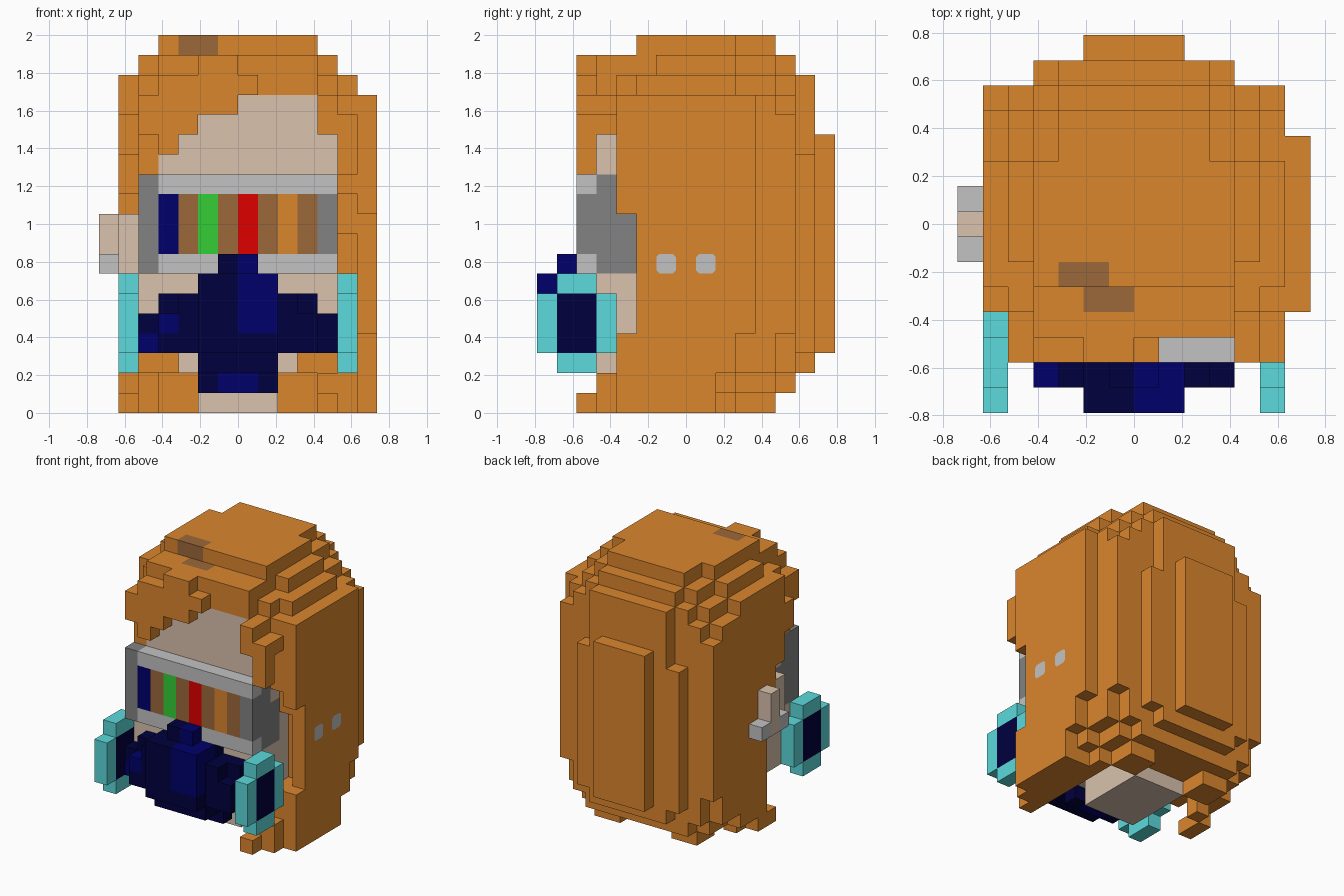
import bpy, bmesh
from itertools import product
from mathutils import Vector

cube = bpy.data.objects.get("Cube")
if cube:
    bpy.data.objects.remove(cube, do_unlink=True)

UNIT = 2 / 19
ORIGIN = Vector((-7, -7.5, 0))

PALETTE = {
    "orange": (.705, .24, .027), "tan": (.697, .542, .422),
    "light_grey": (.542, .542, .542), "dark_grey": (.225, .225, .225),
    "brown": (.33, .14, .042), "midnight": (0, 0, .049),
    "navy": (0, 0, .148), "green": (.036, .617, .036),
    "red": (.74, 0, 0), "turquoise": (.107, .697, .713),
}
names = list(PALETTE)
materials = []
for name, rgb in PALETTE.items():
    mat = bpy.data.materials.new(name)
    mat.use_nodes = True
    mat.diffuse_color = (*rgb, 1)
    mat.node_tree.nodes["Principled BSDF"].inputs["Base Color"].default_value = (*rgb, 1)
    materials.append(mat)


class Blocks:
    """A part made from unit blocks; each range is half open."""

    def __init__(self, name):
        self.name = name
        self.cells = {}

    def fill(self, color, x, y, z):
        for cell in product(range(*x), range(*y), range(*z)):
            self.cells[cell] = color

    def cut(self, x, y, z):
        for cell in product(range(*x), range(*y), range(*z)):
            self.cells.pop(cell, None)

    def paint(self, color, x, y, z):
        for cell in product(range(*x), range(*y), range(*z)):
            if cell in self.cells:
                self.cells[cell] = color

    def build(self):
        bm = bmesh.new()
        corners = {}

        def vert(p):
            key = tuple(p)
            if key not in corners:
                corners[key] = bm.verts.new((Vector(p) + ORIGIN) * UNIT)
            return corners[key]

        # Only the outer walls of the block set become faces
        for cell, color in self.cells.items():
            for axis, side in product(range(3), (0, 1)):
                near = list(cell)
                near[axis] += 2 * side - 1
                if tuple(near) in self.cells:
                    continue
                u, v = (axis + 1) % 3, (axis + 2) % 3
                ring = []
                for du, dv in ((0, 0), (1, 0), (1, 1), (0, 1)):
                    p = list(cell)
                    p[axis] += side
                    p[u] += du
                    p[v] += dv
                    ring.append(vert(p))
                face = bm.faces.new(ring if side else ring[::-1])
                face.material_index = names.index(color)
        bmesh.ops.dissolve_limit(bm, angle_limit=.01, verts=bm.verts,
                                 edges=bm.edges, delimit={'MATERIAL'})
        finish(self.name, bm)


def finish(name, bm):
    mesh = bpy.data.meshes.new(name)
    bm.to_mesh(mesh)
    bm.free()
    for mat in materials:
        mesh.materials.append(mat)
    bpy.context.collection.objects.link(bpy.data.objects.new(name, mesh))


hair = Blocks("hair")


def lock(x, y, z):
    hair.fill("orange", x, y, z)


# Hair: crown, stepping out towards the sides
lock(x=(3, 11), y=(5, 10), z=(18, 19))
lock(x=(4, 10), y=(10, 12), z=(18, 19))
lock(x=(2, 12), y=(6, 10), z=(17, 18))
lock(x=(3, 11), y=(3, 12), z=(17, 18))
lock(x=(4, 10), y=(12, 13), z=(17, 18))
lock(x=(1, 13), y=(5, 10), z=(16, 17))
lock(x=(2, 12), y=(4, 12), z=(16, 17))
lock(x=(3, 11), y=(3, 13), z=(16, 17))
lock(x=(1, 13), y=(4, 12), z=(15, 16))
lock(x=(2, 12), y=(4, 13), z=(15, 16))
# Hair: main body and tapering nape
lock(x=(1, 13), y=(4, 13), z=(4, 15))
lock(x=(1, 13), y=(4, 12), z=(2, 4))
lock(x=(2, 12), y=(4, 13), z=(2, 4))
lock(x=(1, 13), y=(4, 10), z=(1, 2))
lock(x=(2, 12), y=(4, 12), z=(1, 2))
lock(x=(3, 11), y=(12, 13), z=(1, 2))
lock(x=(1, 13), y=(4, 9), z=(0, 1))
lock(x=(3, 11), y=(9, 12), z=(0, 1))
# Hair: raised back panels
lock(x=(4, 10), y=(13, 14), z=(2, 17))
lock(x=(3, 11), y=(13, 14), z=(3, 13))
lock(x=(5, 9), y=(14, 15), z=(3, 14))
# Hair: thick left side and its front foot
lock(x=(13, 14), y=(4, 11), z=(4, 16))
lock(x=(13, 14), y=(4, 10), z=(2, 4))
lock(x=(13, 14), y=(4, 9), z=(0, 2))
lock(x=(11, 13), y=(3, 4), z=(0, 2))
lock(x=(11, 12), y=(2, 3), z=(0, 1))
# Hair: openings for the face, the neck and both temples
hair.cut(x=(2, 12), y=(3, 6), z=(2, 16))
hair.cut(x=(3, 11), y=(2, 10), z=(0, 2))
hair.cut(x=(5, 9), y=(10, 12), z=(0, 1))
hair.cut(x=(12, 14), y=(4, 5), z=(4, 10))
hair.cut(x=(12, 13), y=(4, 5), z=(10, 11))
hair.cut(x=(12, 13), y=(5, 6), z=(4, 9))
hair.cut(x=(1, 3), y=(3, 6), z=(0, 10))
hair.cut(x=(1, 2), y=(6, 7), z=(1, 7))
hair.cut(x=(2, 3), y=(6, 8), z=(0, 2))
hair.cut(x=(1, 2), y=(4, 6), z=(10, 11))
hair.cut(x=(1, 2), y=(4, 5), z=(11, 13))
hair.cut(x=(1, 2), y=(4, 5), z=(15, 17))
hair.cut(x=(1, 2), y=(8, 9), z=(0, 1))
lock(x=(11, 12), y=(9, 10), z=(0, 1))
# Hair: left front curl with a hanging lock
lock(x=(12, 13), y=(2, 3), z=(12, 15))
lock(x=(11, 13), y=(2, 4), z=(14, 15))
lock(x=(11, 12), y=(2, 4), z=(15, 16))
# Hair: stepped fringe, given as (column, bottom, top)
for col, low, high in ((2, 14, 16), (3, 13, 17), (4, 14, 17),
                       (5, 15, 18), (6, 15, 18), (7, 16, 17)):
    lock(x=(col, col + 1), y=(2, 3), z=(low, high))
lock(x=(2, 3), y=(3, 6), z=(12, 16))
hair.paint("brown", x=(4, 6), y=(5, 6), z=(18, 19))
hair.paint("brown", x=(5, 7), y=(4, 5), z=(17, 18))
hair.build()

# Face and neck
face = Blocks("face")
face.fill("tan", x=(2, 12), y=(3, 6), z=(3, 16))
face.fill("tan", x=(4, 10), y=(3, 6), z=(2, 3))
face.fill("tan", x=(5, 9), y=(5, 10), z=(0, 2))
face.fill("tan", x=(1, 2), y=(5, 6), z=(7, 10))
face.cut(x=(2, 12), y=(3, 4), z=(7, 12))
face.cut(x=(2, 3), y=(3, 6), z=(12, 16))
face.cut(x=(11, 12), y=(3, 4), z=(14, 16))
for side in (2, 11):
    face.cut(x=(side, side + 1), y=(4, 5), z=(7, 10))
face.build()

# Right ear piece
ear = Blocks("right_ear_piece")
ear.fill("light_grey", x=(0, 1), y=(6, 9), z=(7, 8))
ear.fill("tan", x=(0, 1), y=(7, 8), z=(7, 10))
ear.build()

# Visor with grey frame and a striped screen
visor = Blocks("visor")
visor.fill("light_grey", x=(2, 12), y=(2, 4), z=(7, 12))
stripes = ("navy", "brown", "green", "brown", "red", "brown", "orange", "brown")
for n, color in enumerate(stripes, start=3):
    visor.paint(color, x=(n, n + 1), y=(2, 4), z=(8, 11))
visor.paint("dark_grey", x=(2, 3), y=(2, 4), z=(7, 12))
visor.paint("dark_grey", x=(11, 12), y=(2, 4), z=(8, 11))
visor.paint("dark_grey", x=(11, 12), y=(3, 4), z=(7, 12))
for side in (2, 11):
    visor.fill("dark_grey", x=(side, side + 1), y=(4, 5), z=(7, 10))
visor.build()

# Breathing mask
mask = Blocks("breathing_mask")


def rubber(x, y, z):
    mask.fill("midnight", x, y, z)


rubber(x=(2, 12), y=(2, 3), z=(3, 5))
rubber(x=(3, 11), y=(1, 3), z=(3, 5))
rubber(x=(3, 11), y=(2, 3), z=(5, 6))
rubber(x=(4, 10), y=(1, 2), z=(5, 6))
rubber(x=(5, 9), y=(1, 3), z=(2, 7))
rubber(x=(5, 9), y=(0, 1), z=(3, 7))
rubber(x=(6, 8), y=(1, 2), z=(7, 8))
rubber(x=(5, 9), y=(3, 4), z=(1, 2))
mask.paint("navy", x=(7, 9), y=(0, 2), z=(4, 7))
mask.paint("navy", x=(7, 8), y=(1, 2), z=(7, 8))
mask.paint("navy", x=(3, 4), y=(1, 2), z=(4, 5))
mask.paint("navy", x=(2, 3), y=(2, 3), z=(3, 4))
mask.paint("navy", x=(6, 8), y=(3, 4), z=(1, 2))
mask.build()

# Round filters on both sides of the mask
for name, col in (("right_filter", 1), ("left_filter", 12)):
    disc = Blocks(name)
    span = (col, col + 1)
    disc.fill("turquoise", x=span, y=(0, 4), z=(3, 6))
    disc.fill("turquoise", x=span, y=(1, 3), z=(2, 7))
    disc.paint("midnight", x=span, y=(1, 3), z=(3, 6))
    disc.build()

# Two small studs on the left side, as thin plates with cut corners
for name, y in (("front_stud", -.105), ("rear_stud", .105)):
    bm = bmesh.new()
    half, bevel = .052, .035
    outline = [(half, bevel), (bevel, half)]
    outline += [(-b, a) for a, b in outline]
    outline += [(-a, -b) for a, b in outline]
    plate = bm.faces.new([bm.verts.new((7 * UNIT + .002, y + a, .79 + b)) for a, b in outline])
    plate.material_index = names.index("light_grey")
    finish(name, bm)
